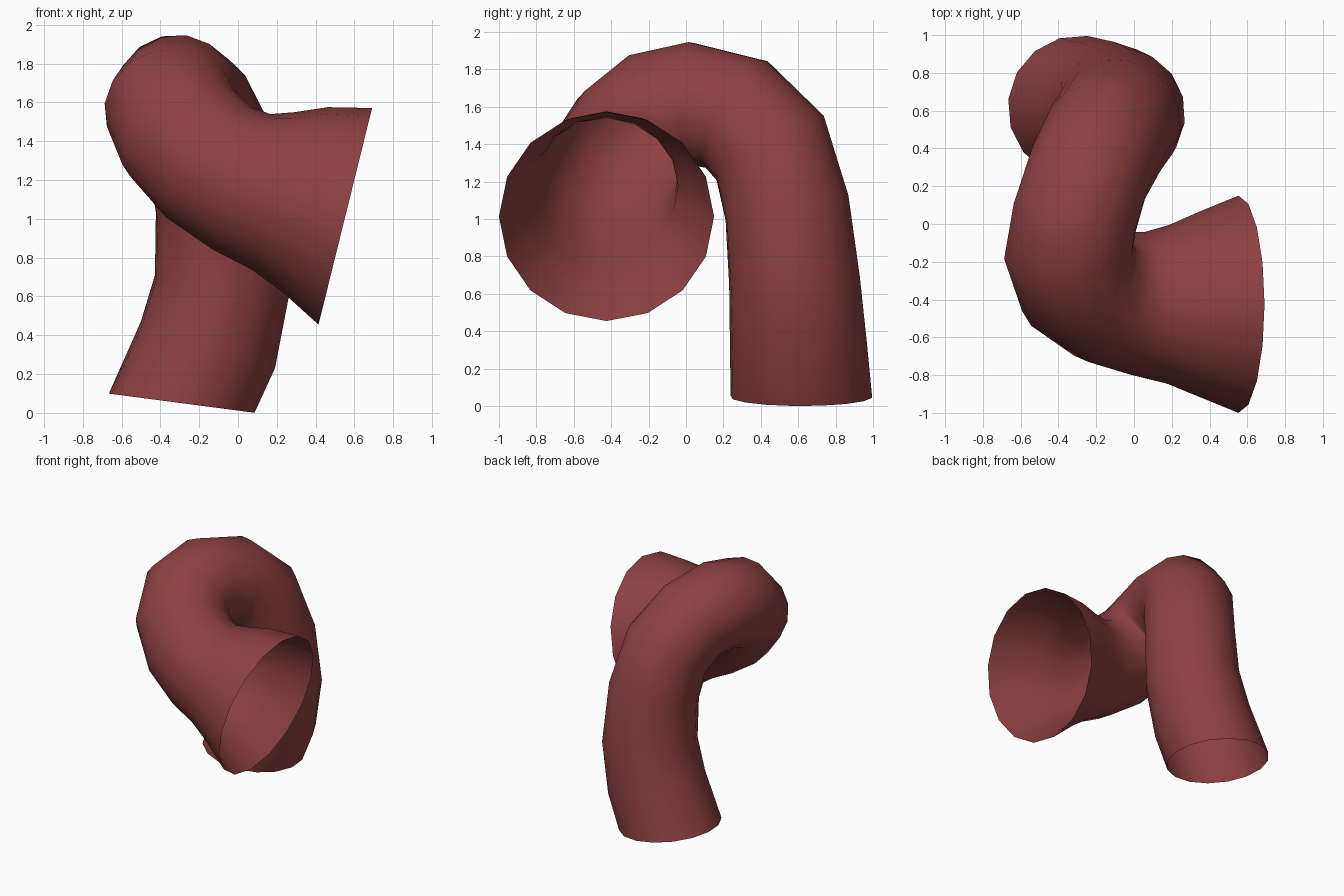
import bpy, bmesh, math
from mathutils import Vector

if "Cube" in bpy.data.objects:
    bpy.data.objects.remove(bpy.data.objects["Cube"])

SIDES = 16

# Centre line of the bent pipe with radius: x, y, z, r (foot to flared mouth)
PATH = [
    (-0.29, 0.617, 0.05, 0.381),
    (-0.155, 0.60, 0.35, 0.368),
    (-0.08, 0.58, 0.67, 0.353),
    (-0.09, 0.54, 1.06, 0.338),
    (-0.15, 0.45, 1.38, 0.335),
    (-0.24, 0.27, 1.56, 0.33),
    (-0.315, 0.03, 1.615, 0.335),
    (-0.345, -0.15, 1.57, 0.345),
    (-0.29, -0.30, 1.44, 0.35),
    (-0.15, -0.385, 1.29, 0.36),
    (0.02, -0.42, 1.19, 0.38),
    (0.18, -0.425, 1.145, 0.42),
    (0.345, -0.425, 1.10, 0.49),
    (0.553, -0.425, 1.013, 0.575),
]
centres = [Vector(p[:3]) for p in PATH]
radii = [p[3] for p in PATH]

# Ring directions: fixed at both open ends, averaged between neighbours elsewhere
tangents = []
for i in range(len(PATH)):
    if i == 0:
        t = Vector((0.13, 0, 0.99))
    elif i >= len(PATH) - 2:
        t = Vector((0.97, 0, -0.24))
    else:
        t = ((centres[i] - centres[i - 1]).normalized()
             + (centres[i + 1] - centres[i]).normalized())
    tangents.append(t.normalized())

# Carry the ring frame back from the mouth without twisting
frames = [None] * len(PATH)
up = Vector((0.24, 0, 0.97))
for i in reversed(range(len(PATH))):
    t = tangents[i]
    if i < len(PATH) - 1:
        up = tangents[i + 1].rotation_difference(t) @ up
    up = (up - t * up.dot(t)).normalized()
    frames[i] = (up.copy(), t.cross(up))

# Open pipe skin
bm = bmesh.new()
rings = []
for c, r, (u, v) in zip(centres, radii, frames):
    rings.append([bm.verts.new(c + r * (u * math.cos(a) + v * math.sin(a)))
                  for a in (2 * math.pi * k / SIDES for k in range(SIDES))])
for a, b in zip(rings, rings[1:]):
    for k in range(SIDES):
        n = (k + 1) % SIDES
        f = bm.faces.new((a[k], a[n], b[n], b[k]))
        f.smooth = True
mesh = bpy.data.meshes.new("bent_pipe")
bm.to_mesh(mesh)
bm.free()

pipe = bpy.data.objects.new("bent_pipe", mesh)
bpy.context.collection.objects.link(pipe)

mat = bpy.data.materials.new("brick red")
mat.diffuse_color = (0.27, 0.052, 0.054, 1)
mat.use_nodes = True
mat.node_tree.nodes["Principled BSDF"].inputs["Base Color"].default_value = mat.diffuse_color
mesh.materials.append(mat)
